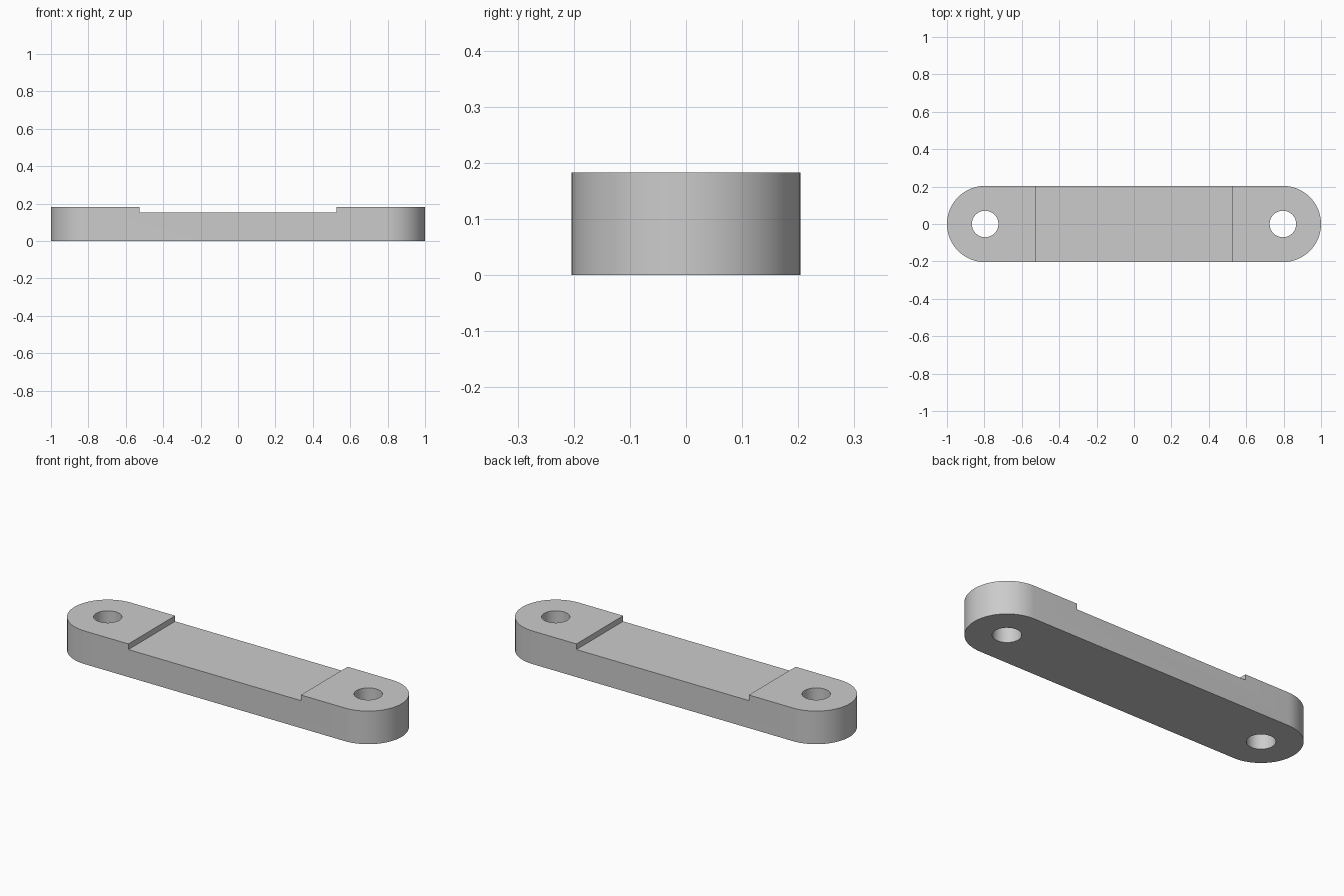
import bpy
import bmesh
from math import pi, cos, sin, radians

HALF_LENGTH, HALF_WIDTH, HEIGHT = 1.0, 0.204, 0.183
RECESS_HALF, RECESS_Z = 0.527, 0.152
HOLE_X, HOLE_RADIUS = HALF_LENGTH - HALF_WIDTH, 0.071
ARC_STEPS = 32

if "Cube" in bpy.data.objects:
    bpy.data.objects.remove(bpy.data.objects["Cube"], do_unlink=True)


def make_material(name, color):
    mat = bpy.data.materials.new(name)
    mat.use_nodes = True
    mat.diffuse_color = color
    mat.node_tree.nodes["Principled BSDF"].inputs["Base Color"].default_value = color
    return mat


def extruded(name, outline, z0, z1):
    """Make a closed prism from a counter-clockwise outline."""
    bm = bmesh.new()
    base = bm.faces.new([bm.verts.new((x, y, z0)) for x, y in outline])
    top = bmesh.ops.extrude_face_region(bm, geom=[base])["geom"]
    moved = [v for v in top if isinstance(v, bmesh.types.BMVert)]
    bmesh.ops.translate(bm, verts=moved, vec=(0, 0, z1 - z0))
    bmesh.ops.recalc_face_normals(bm, faces=bm.faces)
    mesh = bpy.data.meshes.new(name)
    bm.to_mesh(mesh)
    bm.free()
    obj = bpy.data.objects.new(name, mesh)
    bpy.context.collection.objects.link(obj)
    return obj


def arc(cx, radius, start, sweep, count):
    return [(cx + radius * cos(start + sweep * i / ARC_STEPS),
             radius * sin(start + sweep * i / ARC_STEPS)) for i in range(count)]


def cut(target, cutter):
    """Subtract the cutter, then discard it."""
    cutter.hide_render = True
    mod = target.modifiers.new("cut", "BOOLEAN")
    mod.operation, mod.solver, mod.object = "DIFFERENCE", "EXACT", cutter
    bpy.context.view_layer.objects.active = target
    bpy.ops.object.modifier_apply(modifier=mod.name)
    bpy.data.objects.remove(cutter, do_unlink=True)


# Round-ended link bar
outline = (arc(HOLE_X, HALF_WIDTH, -pi / 2, pi, ARC_STEPS + 1)
           + arc(-HOLE_X, HALF_WIDTH, pi / 2, pi, ARC_STEPS + 1))
bar = extruded("link_bar", outline, 0, HEIGHT)

# Shallow recess across the middle of the top
r, w = RECESS_HALF, HALF_WIDTH * 1.5
cut(bar, extruded("recess_cutter", [(-r, -w), (r, -w), (r, w), (-r, w)],
                  RECESS_Z, HEIGHT * 2))

# Pin holes through both ends
for side in (-1, 1):
    ring = arc(side * HOLE_X, HOLE_RADIUS, 0, 2 * pi, ARC_STEPS)
    cut(bar, extruded("hole_cutter", ring, -HEIGHT, HEIGHT * 2))

# Grey finish, smooth round walls with sharp edges
bar.data.materials.clear()
bar.data.materials.append(make_material("plain_grey", (0.6, 0.6, 0.6, 1)))
for face in bar.data.polygons:
    face.material_index = 0
bpy.ops.object.select_all(action="DESELECT")
bar.select_set(True)
bpy.context.view_layer.objects.active = bar
bpy.ops.object.shade_smooth_by_angle(angle=radians(30))
